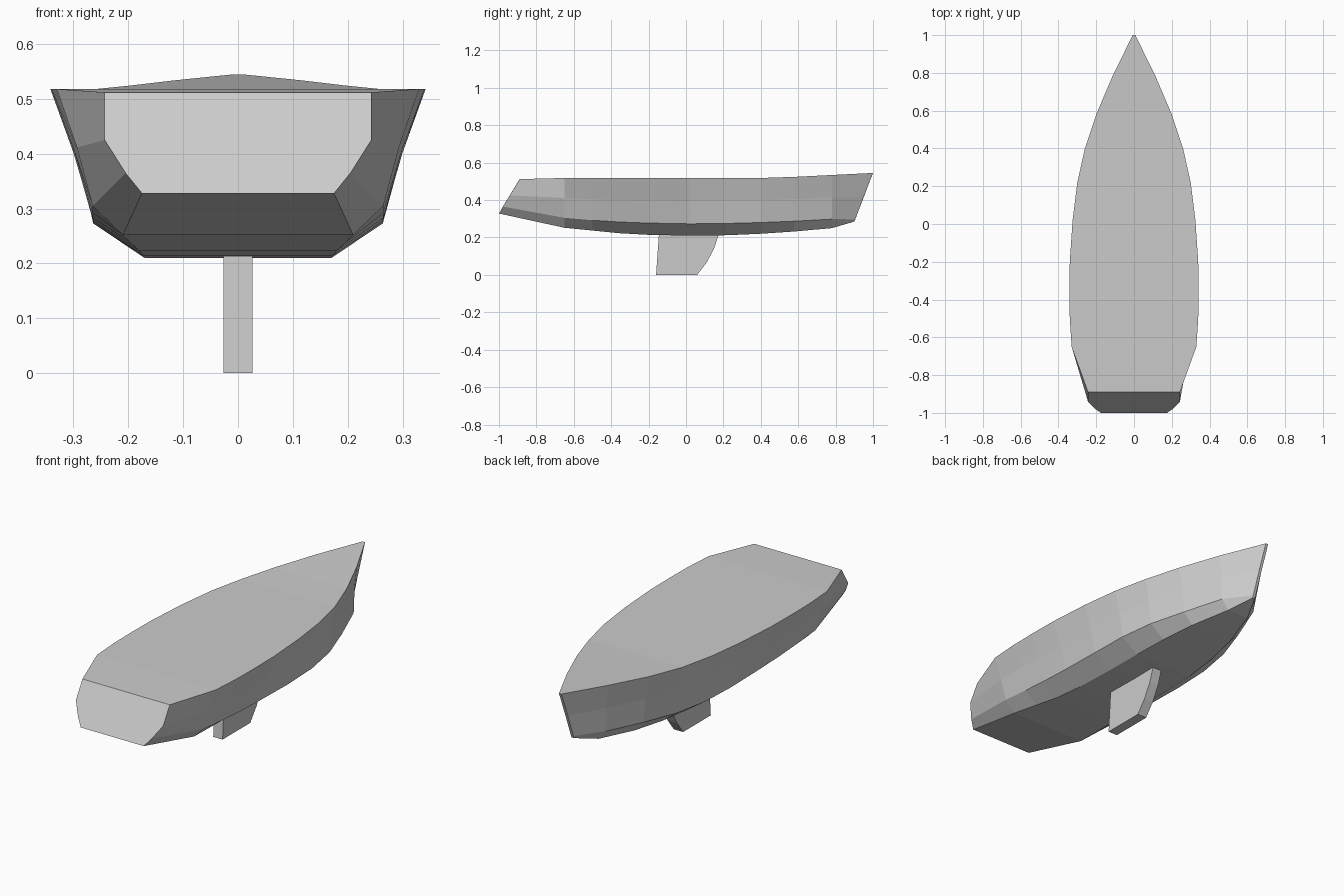
import bpy, bmesh


def finish(name, bm):
    bmesh.ops.recalc_face_normals(bm, faces=bm.faces)
    mesh = bpy.data.meshes.new(name)
    bm.to_mesh(mesh)
    bm.free()
    obj = bpy.data.objects.new(name, mesh)
    bpy.context.collection.objects.link(obj)
    return obj


# Hull stations: y, then half width and height of deck, chine and bottom
STATIONS = [
    (-0.65, 0.33, 0.518, 0.265, 0.305, 0.21, 0.252),
    (-0.50, 0.34, 0.518, 0.265, 0.292, 0.195, 0.237),
    (-0.36, 0.342, 0.518, 0.265, 0.283, 0.18, 0.223),
    (-0.20, 0.34, 0.518, 0.264, 0.277, 0.173, 0.214),
    (0.02, 0.325, 0.518, 0.264, 0.273, 0.17, 0.21),
    (0.22, 0.30, 0.518, 0.258, 0.275, 0.165, 0.212),
    (0.40, 0.26, 0.518, 0.23, 0.28, 0.15, 0.22),
    (0.58, 0.20, 0.524, 0.172, 0.287, 0.12, 0.232),
    (0.78, 0.115, 0.534, 0.098, 0.298, 0.06, 0.25),
]


def station_profile(y, dx, dz, cx, cz, bx, bz):
    mid = ((dx + cx) / 2 - 0.004, y, (dz + cz) / 2)
    return [(dx, y, dz), mid, (cx, y, cz), (bx, y, bz)]


# Raked transom and stem close the two ends
transom = [(0.243, -0.89, 0.512), (0.243, -0.942, 0.425),
           (0.205, -0.979, 0.365), (0.175, -1.0, 0.328)]
stem = [(0.007, 1.0, 0.545), (0.007, 0.95, 0.417),
        (0.007, 0.905, 0.297), (0.007, 0.9, 0.285)]
profiles = [transom] + [station_profile(*s) for s in STATIONS] + [stem]

# Hull: mirrored profiles lofted bow to stern, deck included
bm = bmesh.new()
rings = []
for half in profiles:
    ring = half + [(-x, y, z) for x, y, z in reversed(half)]
    rings.append([bm.verts.new(p) for p in ring])
for a, b in zip(rings, rings[1:]):
    n = len(a)
    for i in range(n):
        j = (i + 1) % n
        bm.faces.new((a[i], a[j], b[j], b[i]))
bm.faces.new(rings[0])
bm.faces.new(rings[-1])
finish("hull", bm)

# Keel: side profile extruded across the centreline
KEEL = [(-0.16, 0.0), (0.06, 0.0), (0.11, 0.065), (0.15, 0.14),
        (0.175, 0.215), (-0.145, 0.215)]
bm = bmesh.new()
face = bm.faces.new([bm.verts.new((-0.026, y, z)) for y, z in KEEL])
ext = bmesh.ops.extrude_face_region(bm, geom=[face])
verts = [v for v in ext["geom"] if isinstance(v, bmesh.types.BMVert)]
bmesh.ops.translate(bm, verts=verts, vec=(0.052, 0, 0))
finish("keel", bm)
